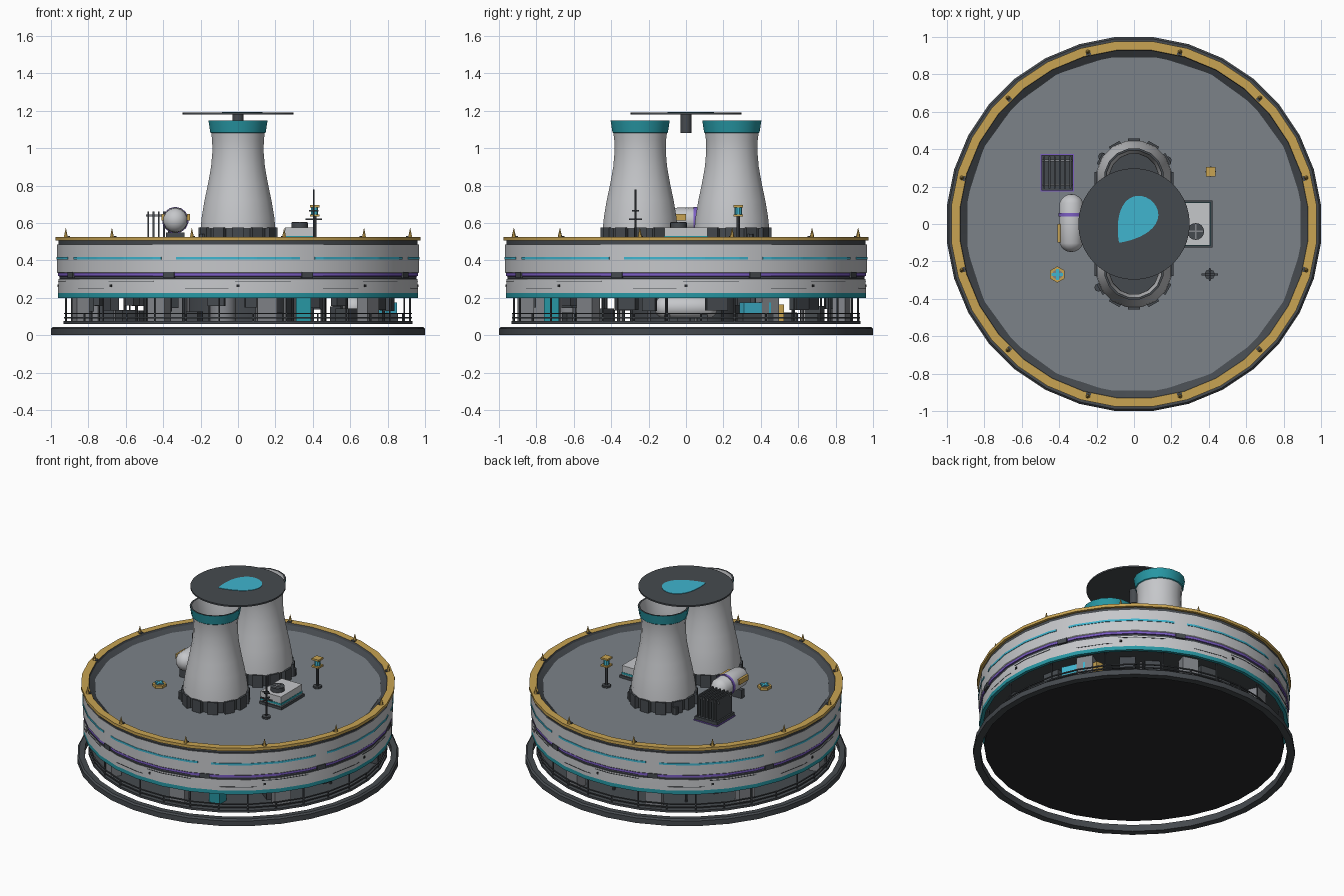
import bpy, bmesh, math, random
from math import sin, cos, pi, radians
from mathutils import Matrix, Vector

if "Cube" in bpy.data.objects:
    bpy.data.objects.remove(bpy.data.objects["Cube"])
random.seed(4)


def material(name, r, g, b):
    m = bpy.data.materials.new(name)
    m.use_nodes = True
    m.diffuse_color = (r, g, b, 1)
    m.node_tree.nodes["Principled BSDF"].inputs["Base Color"].default_value = (r, g, b, 1)
    return m


LIGHT = material("light grey", .56, .57, .59)
DECK = material("deck grey", .2, .225, .25)
STEEL = material("steel grey", .23, .24, .26)
DARK = material("charcoal", .06, .068, .077)
BLACK = material("near black", .02, .022, .024)
GOLD = material("gold", .58, .37, .085)
TEAL = material("teal", .02, .31, .37)
CYAN = material("cyan", .05, .46, .62)
PURPLE = material("purple", .2, .11, .55)


def finish(name, bm, mats, smooth=False):
    bmesh.ops.recalc_face_normals(bm, faces=bm.faces[:])
    me = bpy.data.meshes.new(name)
    bm.to_mesh(me)
    bm.free()
    for m in mats:
        me.materials.append(m)
    ob = bpy.data.objects.new(name, me)
    bpy.context.collection.objects.link(ob)
    if smooth:
        bpy.ops.object.select_all(action='DESELECT')
        ob.select_set(True)
        bpy.context.view_layer.objects.active = ob
        bpy.ops.object.shade_smooth_by_angle(angle=radians(32))
    return ob


def box(name, mat, centre, size, turn=0):
    bm = bmesh.new()
    m = Matrix.Translation(centre) @ Matrix.Rotation(turn, 4, 'Z') @ Matrix.Diagonal((*size, 1))
    bmesh.ops.create_cube(bm, size=1, matrix=m)
    return finish(name, bm, [mat])


def cyl(name, mat, x, y, z0, z1, r0, r1=None, n=12):
    bm = bmesh.new()
    bmesh.ops.create_cone(bm, cap_ends=True, segments=n, radius1=r0, radius2=r0 if r1 is None else r1,
                          depth=z1 - z0, matrix=Matrix.Translation((x, y, (z0 + z1) / 2)))
    return finish(name, bm, [mat], n > 8)


def lathe(name, profile, n=32, x=0, y=0, closed=False):
    """Spin (radius, height, material of the next span); radii measured to the flats."""
    bm, mats, rings = bmesh.new(), [], []
    for r, z, m in profile:
        r /= cos(pi / n)
        if r < 1e-6:
            rings.append([bm.verts.new((x, y, z))] * n)
        else:
            rings.append([bm.verts.new((x + r * cos((i + .5) * 2 * pi / n),
                                        y + r * sin((i + .5) * 2 * pi / n), z)) for i in range(n)])
        if m and m not in mats:
            mats.append(m)
    for k in range(len(rings) - (0 if closed else 1)):
        a, b = rings[k], rings[(k + 1) % len(rings)]
        for i in range(n):
            j = (i + 1) % n
            f = bm.faces.new(list(dict.fromkeys((a[i], a[j], b[j], b[i]))))
            f.material_index = mats.index(profile[k][2])
    return finish(name, bm, mats, True)


def band(name, mat, r, z0, z1, mid, half, thick=.004):
    """Thin curved plate that follows the facets of the hull."""
    bm, h, rows = bmesh.new(), pi / 32, []
    steps = max(2, round(half * 2))
    for i in range(steps + 1):
        a = radians(mid - half + 2 * half * i / steps)
        q = r / cos((a + h) % (2 * h) - h)
        rows.append([bm.verts.new((s * cos(a), s * sin(a), z))
                     for s, z in ((q, z0), (q + thick, z0), (q + thick, z1), (q, z1))])
    for a, b in zip(rows, rows[1:]):
        for k in range(4):
            bm.faces.new((a[k], a[(k + 1) % 4], b[(k + 1) % 4], b[k]))
    bm.faces.new(rows[0])
    bm.faces.new(rows[-1])
    return finish(name, bm, [mat])


def capsule(name, mat, centre, r, length):
    """Rounded tank lying along y."""
    bm = bmesh.new()
    bmesh.ops.create_uvsphere(bm, u_segments=14, v_segments=10, radius=r)
    for v in bm.verts:
        v.co.z += math.copysign(length / 2 - r, v.co.z) if abs(v.co.z) > 1e-4 else 0
    bmesh.ops.transform(bm, verts=bm.verts[:],
                        matrix=Matrix.Translation(centre) @ Matrix.Rotation(pi / 2, 4, 'X'))
    return finish(name, bm, [mat], True)


def polar(r, deg, z):
    return Vector((r * cos(radians(deg)), r * sin(radians(deg)), z))


# Ground ring and floating lower floor
lathe("ground_ring", [(.955, 0, DARK), (1, 0, DARK), (1, .035, DARK), (.99, .045, DARK), (.955, .045, DARK)], closed=True)
lathe("lower_floor", [(0, .06, BLACK), (.932, .06, DARK), (.932, .075, DARK), (0, .075, DARK)])

# Hull drum with painted bands, parapet and inner slope
lathe("hull", [(0, .215, DARK), (.94, .215, DARK), (.94, .2, TEAL), (.962, .2, TEAL), (.962, .226, LIGHT),
               (.96, .3, DARK), (.955, .302, DARK), (.955, .315, PURPLE), (.963, .316, PURPLE),
               (.963, .332, LIGHT), (.967, .336, LIGHT), (.967, .484, DARK), (.96, .486, DARK),
               (.96, .505, GOLD), (.977, .505, GOLD), (.977, .525, GOLD), (.93, .525, DARK),
               (.925, .512, DARK), (.89, .488, DARK), (.88, .488, None)])
lathe("roof_deck", [(0, .492, DECK), (.89, .492, DECK), (.89, .482, DECK)], n=20)
for k in range(8):
    band("stripe", CYAN, .9665, .404, .417, 45 * k, 20)
    band("panel_seam", DARK, .9595, .287, .291, 45 * k + 8, 9, .003)
    band("panel_seam", DARK, .9605, .249, .252, 45 * k - 10, 7, .003)
    band("clamp", DARK, .96, .305, .337, 45 * k + 22.5, 1.9, .012)
    band("port", BLACK, .9595, .258, .272, 45 * k, .45, .006)
for k in range(12):
    a = 15 + 30 * k
    p = polar(.953, a, 0)
    cyl("rim_spike", GOLD, p.x, p.y, .525, .572, .012, .001, 6)
    box("spike_clip", DARK, polar(.94, a, .527), (.014, .026, .008), radians(a))

# Lower level railing, posts and columns
for z in (.09, .112):
    lathe("railing", [(.922, z, DARK), (.929, z, DARK), (.929, z + .007, DARK), (.922, z + .007, DARK)], closed=True)
for k in range(32):
    p = polar(.925, 11.25 * k + 5, 0)
    cyl("rail_post", DARK, p.x, p.y, .07, .215 if k % 2 else .117, .005, n=6)
for a in (241, 323, 30, 73, 112, 150, 195, 280):
    box("column", STEEL, polar(.87, a, .142), (.07, .105, .15), radians(a))

# Machinery in the lower level
for k in range(30):
    a = 12 * k + random.uniform(-2, 2)
    w, h = random.uniform(.06, .12), random.uniform(.05, .09)
    if k % 3:
        box("hanging_unit", DARK, polar(random.uniform(.72, .84), a, .215 - h / 2), (.05, w, h), radians(a))
    else:
        box("floor_unit", DARK, polar(random.uniform(.55, .75), a, .07 + h / 2), (.09, w, h), radians(a))
    p = polar(random.uniform(.6, .8), a + 6, 0)
    cyl("pipe", STEEL if k % 4 == 0 else DARK, p.x, p.y, .07, .215, .009, n=8)
capsule("lower_tank", LIGHT, (.62, 0, .15), .062, .34)
for y in (-.1, .1):
    box("lower_tank_foot", DARK, (.62, y, .09), (.09, .03, .04))
cyl("lower_vat", STEEL, -.08, -.62, .075, .2, .07, n=16)
box("teal_locker", TEAL, (.35, -.72, .145), (.08, .08, .14))
box("teal_console", CYAN, (.79, .37, .145), (.06, .16, .06), radians(25))
box("console_base", DARK, (.78, .37, .095), (.08, .18, .04), radians(25))
box("gold_crate", GOLD, (.72, .5, .12), (.05, .05, .09))
cyl("reactor_core", DARK, 0, 0, .07, .215, .3, n=20)

# Twin cooling towers on pillar rings
for y in (-.245, .245):
    lathe("cooling_tower", [(.2, .57, LIGHT), (.194, .63, LIGHT), (.179, .72, LIGHT), (.16, .81, LIGHT),
                            (.144, .9, LIGHT), (.137, .98, LIGHT), (.138, 1.04, LIGHT), (.143, 1.08, TEAL),
                            (.148, 1.084, TEAL), (.158, 1.147, DARK), (.147, 1.147, LIGHT), (.13, 1.04, LIGHT),
                            (.129, .98, DARK), (.14, .85, DARK), (0, .85, None)], n=16, y=y)
    cyl("tower_footing", DARK, 0, y, .49, .575, .19, n=16)
    for k in range(12):
        a = 30 * k
        box("footing_pillar", DARK, polar(.197, a, .531) + Vector((0, y, 0)), (.03, .065, .088), radians(a))
for x, y in ((-.19, -.34), (.18, .34), (-.17, .36)):
    cyl("drain_cap", DARK, x, y, .49, .54, .022, n=8)

# Landing disc with droplet emblem
cyl("landing_disc", DARK, 0, 0, 1.18, 1.19, .298, n=40)
cyl("disc_hub", DARK, 0, 0, 1.08, 1.18, .03, n=12)
bm = bmesh.new()
drop = []
tip, centre = Vector((-.08, -.1, 1.19)), Vector((.032, .055, 1.19))
axis = (centre - tip).normalized()
side = Vector((-axis.y, axis.x, 0))
for i in range(32):
    t = 2 * pi * i / 32
    drop.append(bm.verts.new(tip + axis * (.142 * (1 - cos(t))) + side * (.128 * sin(t) * sin(t / 2) ** .9)))
face = bm.faces.new(drop)
up = bmesh.ops.extrude_face_region(bm, geom=[face])["geom"]
bmesh.ops.translate(bm, vec=(0, 0, .003), verts=[v for v in up if isinstance(v, bmesh.types.BMVert)])
finish("droplet_plate", bm, [CYAN])

# Roof tank
capsule("roof_tank", LIGHT, (-.335, .005, .615), .068, .31)
bm = bmesh.new()
bmesh.ops.create_cone(bm, cap_ends=True, segments=14, radius1=.071, radius2=.071, depth=.018,
                      matrix=Matrix.Translation((-.335, .05, .615)) @ Matrix.Rotation(pi / 2, 4, 'X'))
finish("tank_band", bm, [PURPLE], True)
for y in (-.07, .08):
    box("tank_saddle", DARK, (-.335, y, .52), (.1, .03, .06))
for x in (-.4, -.265):
    box("tank_side_box", GOLD, (x, -.05, .63), (.016, .1, .035))

# Finned radiator
box("radiator_base", DARK, (-.41, .275, .505), (.17, .19, .03))
box("radiator_trim", PURPLE, (-.41, .275, .494), (.18, .2, .008))
for i in range(6):
    box("radiator_fin", DARK, (-.48 + .028 * i, .275, .585), (.01, .17, .15))
for y in (.21, .34):
    box("radiator_bar", STEEL, (-.41, y, .64), (.165, .01, .01))

# Hexagonal hatch
cyl("hatch_ring", GOLD, -.41, -.27, .49, .51, .044, n=6)
cyl("hatch_lid", DECK, -.41, -.27, .5, .513, .028, n=6)
for s in ((.06, .016, .006), (.016, .06, .006)):
    box("hatch_cross", CYAN, (-.41, -.27, .515), s)

# Ventilation unit with fan
box("vent_plate", DARK, (.335, 0, .5), (.17, .25, .02))
box("vent_housing", LIGHT, (.33, 0, .54), (.155, .23, .07))
box("vent_stripe", TEAL, (.33, 0, .523), (.159, .234, .014))
cyl("fan_drum", DARK, .33, -.04, .575, .603, .045, n=16)
for s in ((.08, .008, .004), (.008, .08, .004)):
    box("fan_blade", STEEL, (.33, -.04, .604), s)

# Beacon lamp
cyl("beacon_foot", DARK, .41, .28, .49, .505, .028, n=8)
cyl("beacon_pole", DARK, .41, .28, .5, .64, .009, n=8)
cyl("beacon_lens", CYAN, .41, .28, .645, .685, .02, n=10)
for z in (.64, .689):
    box("beacon_plate", GOLD, (.41, .28, z), (.052, .052, .012))

# Antenna mast
cyl("mast_foot", DARK, .405, -.27, .49, .505, .028, n=8)
cyl("mast", DARK, .405, -.27, .5, .78, .006, n=6)
for i, z in enumerate((.62, .665)):
    box("mast_crossbar", DARK, (.405, -.27, z), (.09 - .04 * i, .01, .008))
    box("mast_crossbar", DARK, (.405, -.27, z), (.01, .07 - .03 * i, .008))
